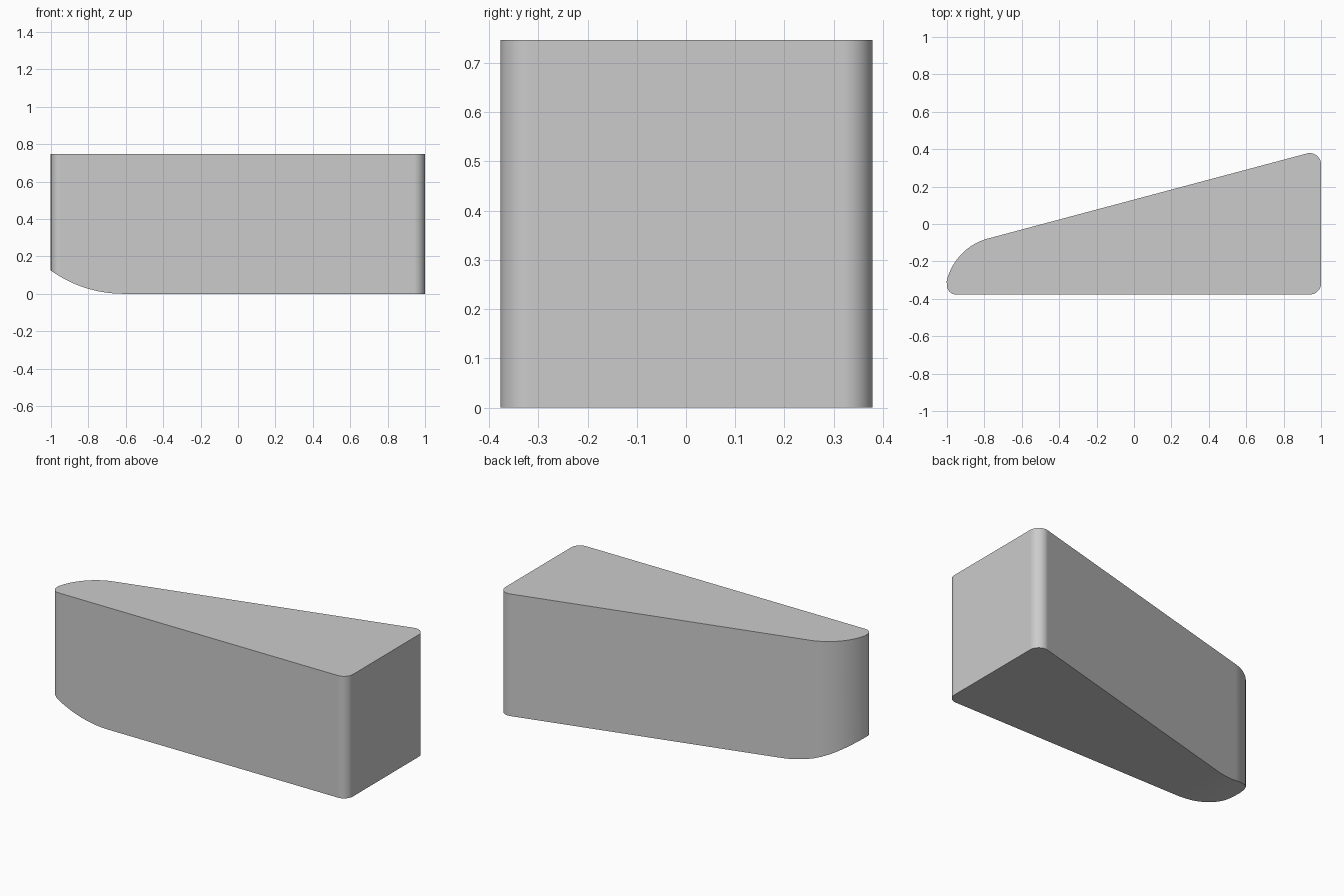
import bpy
import bmesh
from math import sin, cos, radians, sqrt
from mathutils import Vector

cube = bpy.data.objects.get("Cube")
if cube:
    bpy.data.objects.remove(cube)

HEIGHT = 0.747


def arc(cx, cy, r, start, end, steps=14):
    """Points on an arc, angles in degrees."""
    angles = [radians(start + (end - start) * i / steps) for i in range(steps + 1)]
    return [(cx + r * cos(a), cy + r * sin(a)) for a in angles]


def prism(name, points, direction):
    """Extrude a closed outline of 3D points along a direction."""
    bm = bmesh.new()
    face = bm.faces.new([bm.verts.new(p) for p in points])
    ext = bmesh.ops.extrude_face_region(bm, geom=[face])
    moved = [v for v in ext["geom"] if isinstance(v, bmesh.types.BMVert)]
    bmesh.ops.translate(bm, verts=moved, vec=Vector(direction))
    bmesh.ops.recalc_face_normals(bm, faces=bm.faces)
    mesh = bpy.data.meshes.new(name)
    bm.to_mesh(mesh)
    bm.free()
    obj = bpy.data.objects.new(name, mesh)
    bpy.context.collection.objects.link(obj)
    return obj


# Wedge plan: rounded back corners, broad curved nose, small nose corner
plan = (arc(0.94, -0.317, 0.06, -90, 0)
        + arc(0.94, 0.319, 0.06, 0, 105)
        + arc(-0.70, -0.377, 0.31, 105, 168, 24)
        + arc(-0.95, -0.327, 0.05, 168, 270))
body = prism("wedge_body", [(x, y, 0) for x, y in plan], (0, 0, HEIGHT))

# Cutter under the nose: the region below an upward sweeping curve
radius, start_x = 0.66, -0.615
curve = []
for i in range(25):
    x = start_x - 0.45 * i / 24
    curve.append((x, radius - sqrt(radius ** 2 - (x - start_x) ** 2)))
curve += [(curve[-1][0], -0.1), (start_x, -0.1)]
cutter = prism("nose_cutter", [(x, -0.6, z) for x, z in curve], (0, 1.2, 0))
cutter.hide_render = True

cut = body.modifiers.new("Nose curve", "BOOLEAN")
cut.operation = "DIFFERENCE"
cut.solver = "EXACT"
cut.object = cutter
bpy.context.view_layer.objects.active = body
body.select_set(True)
bpy.ops.object.modifier_apply(modifier=cut.name)
bpy.data.objects.remove(cutter)

# Plain grey finish
grey = bpy.data.materials.new("plain_grey")
grey.use_nodes = True
colour = (0.6, 0.6, 0.6, 1)
grey.diffuse_color = colour
grey.node_tree.nodes["Principled BSDF"].inputs["Base Color"].default_value = colour
body.data.materials.clear()
body.data.materials.append(grey)

# Smooth rounded sides with crisp rims
bpy.ops.object.shade_smooth_by_angle(angle=radians(30))
weighted = body.modifiers.new("Flat sides", "WEIGHTED_NORMAL")
weighted.keep_sharp = True
